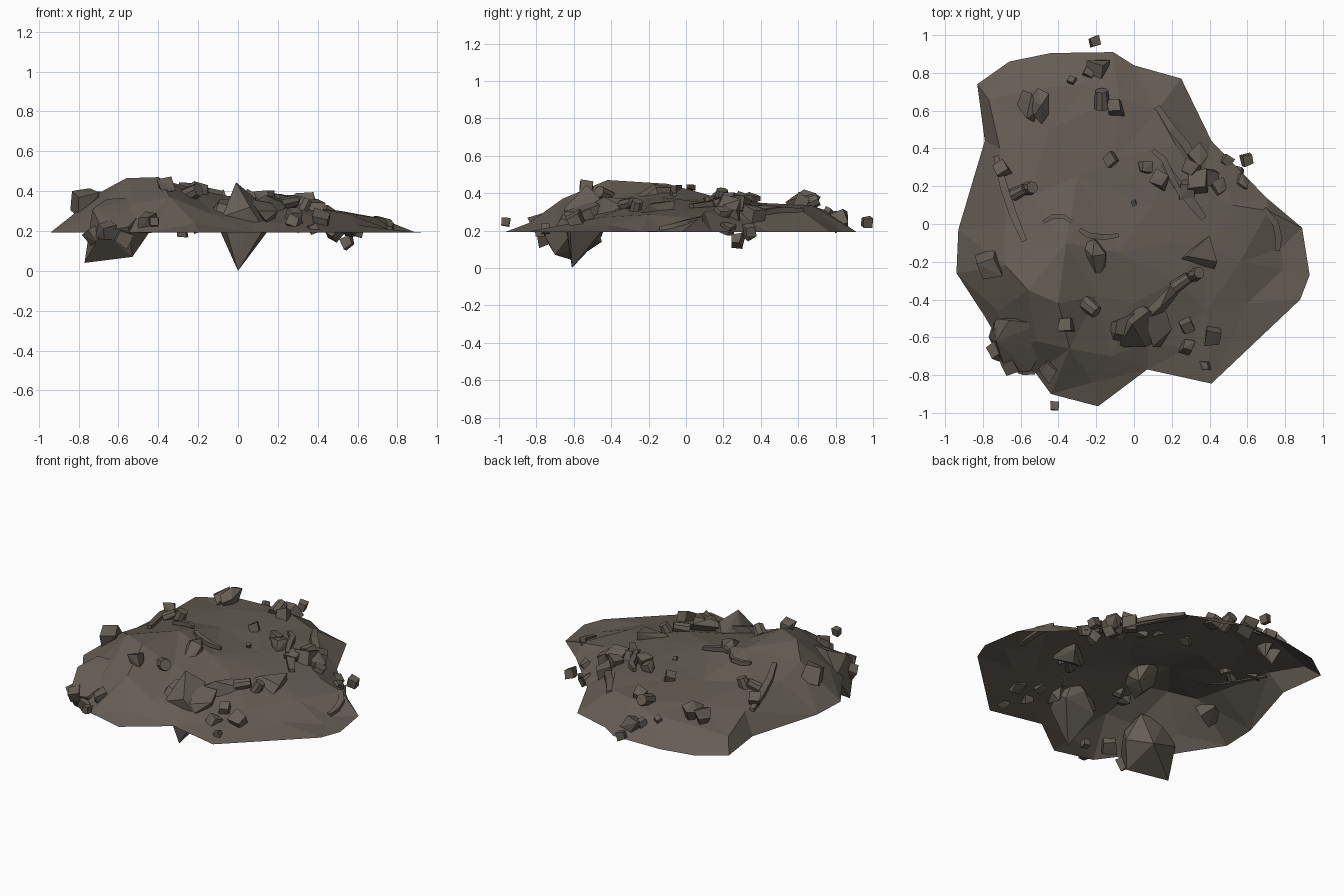
import bpy, bmesh, math, random
from mathutils import Vector, Matrix, Euler
from mathutils.geometry import delaunay_2d_cdt
from mathutils.bvhtree import BVHTree

random.seed(7)
mat = bpy.data.materials.new("dusty brown grey")
mat.diffuse_color = (0.13, 0.111, 0.091, 1)


def add(name, bm):
    me = bpy.data.meshes.new(name)
    bm.to_mesh(me)
    bm.free()
    me.materials.append(mat)
    ob = bpy.data.objects.new(name, me)
    bpy.context.collection.objects.link(ob)
    return ob


# mound: open faceted shell spanning a ragged rim and its high points
rim = [(-.94, -.26), (-.79, -.49), (-.68, -.68), (-.52, -.79), (-.44, -.90), (-.19, -.965),
       (.07, -.77), (.41, -.845), (.88, -.40), (.93, -.27), (.89, -.02),
       (.70, .14), (.41, .44), (.25, .77), (0, .84), (-.11, .91), (-.44, .905),
       (-.66, .86), (-.83, .74), (-.79, .44), (-.93, -.03)]
peaks = [(-.56, -.35, .465), (-.40, -.42, .47), (-.36, -.10, .45), (-.68, -.22, .40),
         (-.68, .0, .36), (-.55, .15, .37), (-.71, .40, .32), (-.77, .66, .27),
         (-.50, .72, .31), (-.25, .74, .31), (-.08, .67, .335), (.12, .60, .32),
         (.22, .42, .335), (-.10, .35, .35), (.10, .10, .35), (-.30, .25, .355),
         (.35, .20, .32), (.52, .10, .30), (.71, .07, .265), (.78, -.13, .20),
         (.79, -.24, .195), (.56, -.20, .285), (.38, -.12, .315), (.18, -.10, .345),
         (-.08, -.15, .38), (0, -.42, .325), (.22, -.30, .33), (.38, -.46, .27),
         (.60, -.42, .23), (.28, -.66, .23), (.08, -.62, .25), (-.20, -.38, .37)]
low = [(-.12, -.70, .28), (-.34, -.66, .37), (-.22, -.84, .24), (-.52, -.62, .34),
       (-.72, -.46, .28), (-.45, .50, .34)]
pts = [(x, y, .193) for x, y in rim] + peaks + low
vs, es, fs, ov, oe, of = delaunay_2d_cdt([Vector(p[:2]) for p in pts], [],
                                         [list(range(len(rim)))], 1, 1e-5)
bm = bmesh.new()
bv = [bm.verts.new((v.x, v.y, pts[ov[i][0]][2])) for i, v in enumerate(vs)]
for f in fs:
    bm.faces.new([bv[i] for i in f])
bmesh.ops.recalc_face_normals(bm, faces=bm.faces)
bm.normal_update()
if sum(f.normal.z for f in bm.faces) < 0:
    bmesh.ops.reverse_faces(bm, faces=bm.faces)
tree = BVHTree.FromBMesh(bm)
add("mound_shell", bm)


def ground(x, y):
    hit = tree.ray_cast(Vector((x, y, 2)), Vector((0, 0, -1)))[0]
    return hit.z if hit else .2


def hull(name, points):
    bm = bmesh.new()
    for p in points:
        bm.verts.new(p)
    r = bmesh.ops.convex_hull(bm, input=bm.verts)
    bmesh.ops.delete(bm, geom=list({g for g in r["geom_interior"] + r["geom_unused"]
                                    if isinstance(g, bmesh.types.BMVert)}), context='VERTS')
    bmesh.ops.recalc_face_normals(bm, faces=bm.faces)
    return add(name, bm)


# large boulders that hang below the rim
hull("left_boulder", [(-.77, -.60, .04), (-.74, -.50, .22), (-.73, -.62, .31), (-.66, -.51, .36),
                      (-.50, -.53, .37), (-.48, -.66, .30), (-.55, -.78, .22), (-.53, -.70, .07),
                      (-.68, -.78, .20), (-.44, -.60, .20), (-.53, -.45, .14)])
hull("front_boulder", [(0, -.61, 0), (-.09, -.54, .20), (-.08, -.65, .27), (-.01, -.53, .445),
                       (.08, -.46, .37), (.16, -.53, .25), (.13, -.62, .21), (.06, -.65, .32),
                       (.15, -.45, .20), (-.07, -.45, .17), (.03, -.42, .28)])
hull("front_boulder_left", [(-.16, -.54, .27), (-.12, -.64, .26), (-.09, -.51, .36),
                            (0, -.47, .36), (0, -.60, .32), (-.03, -.5, .2), (-.1, -.58, .34)])
hull("front_boulder_right", [(.06, -.50, .36), (.20, -.56, .30), (.14, -.65, .25),
                             (.10, -.65, .30), (.17, -.46, .34), (.16, -.5, .2)])
hull("front_boulder_spur", [(.05, -.47, .33), (.05, -.52, .33), (.19, -.33, .37),
                            (.25, -.34, .33), (.14, -.44, .38), (.18, -.45, .27)])
hull("middle_boulder", [(-.31, -.18, .34), (-.28, -.11, .41), (-.21, -.08, .43), (-.15, -.16, .43),
                        (-.15, -.24, .37), (-.19, -.31, .36), (-.26, -.30, .28),
                        (-.22, -.17, .45), (-.2, -.16, .24), (-.14, -.12, .28)])
hull("right_wedge", [(.22, -.20, .31), (.28, -.17, .35), (.40, -.06, .36), (.44, -.20, .34),
                     (.42, -.25, .28), (.36, -.13, .22), (.40, -.07, .27), (.28, -.15, .23)])
hull("rear_boulder", [(-.62, .63, .34), (-.59, .71, .35), (-.54, .69, .39), (-.51, .60, .37),
                      (-.53, .54, .33), (-.57, .56, .37), (-.55, .62, .22)])
hull("rear_boulder_twin", [(-.55, .66, .37), (-.51, .72, .38), (-.45, .69, .40), (-.45, .58, .37),
                           (-.49, .53, .35), (-.53, .57, .38), (-.49, .63, .42), (-.48, .64, .23)])

# block rubble: x, y, height of centre above the mound, half size
blocks = [(-.77, -.22, .02, .076), (-.45, -.77, .0, .05), (-.66, -.75, .0, .047),
          (-.72, -.67, -.02, .047), (-.36, -.53, .01, .042), (.28, -.54, .02, .038),
          (.28, -.65, .01, .036), (.42, -.59, .01, .052), (.38, -.75, .0, .026),
          (-.12, .34, .01, .04), (.06, .30, .02, .034), (0, .11, .015, .018),
          (.34, .22, .01, .062), (.40, .24, .01, .055), (.28, .19, .01, .05),
          (.34, .36, .01, .052), (.30, .29, .01, .045), (.48, .33, -.02, .036),
          (.60, .34, 0, .034), (.57, .22, -.01, .036), (-.19, .82, .0, .055),
          (-.24, .80, .0, .036), (-.33, .76, .01, .022), (-.70, .29, .02, .042),
          (-.21, .965, .045, .03), (-.42, -.965, .045, .026), (-.58, -.76, -.03, .045),
          (.14, .23, .02, .044), (-.28, -.78, -.09, .03), (.55, .27, -.06, .035),
          (-.10, .62, .01, .045), (.45, .19, .0, .042)]
for i, (x, y, dz, s) in enumerate(blocks):
    m = Euler([random.uniform(-.5, .5), random.uniform(-.5, .5), random.uniform(0, 3)]).to_matrix()
    c = Vector((x, y, ground(x, y) + dz))
    corners = [Vector((a, b, d)) * s * random.uniform(.6, .95)
               for a in (-1, 1) for b in (-1, 1) for d in (-1, 1)]
    hull(f"rubble_block_{i + 1}", [c + m @ p for p in corners])

# broken cylinder stubs: x, y, radius, length, heading, tilt
stubs = [(.25, -.31, .035, .10, .6, 1.4), (.33, -.265, .036, .07, .4, .5),
         (-.23, -.44, .042, .09, -.7, 1.2), (-.17, .66, .042, .10, 1.6, 1.2),
         (-.55, .19, .038, .07, .3, .4), (-.61, .17, .034, .08, .5, 1.1)]
for i, (x, y, r, l, a, t) in enumerate(stubs):
    bm = bmesh.new()
    bmesh.ops.create_cone(bm, cap_ends=True, segments=8, radius1=r, radius2=r * .85, depth=l,
                          matrix=Matrix.Translation((x, y, ground(x, y) + .02))
                          @ Euler((0, t, a)).to_matrix().to_4x4())
    add(f"broken_stub_{i + 1}", bm)


def strip(name, path, w, t):
    """Bent bar with a rectangular section."""
    bm = bmesh.new()
    rings = []
    for i, p in enumerate(path):
        d = Vector(path[min(i + 1, len(path) - 1)]) - Vector(path[max(i - 1, 0)])
        side = d.cross(Vector((0, 0, 1))).normalized() * w
        up = Vector((0, 0, t))
        k = .7 if i in (0, len(path) - 1) else 1
        rings.append([bm.verts.new(Vector(p) + k * (side * a + up * b))
                      for a, b in ((-1, -1), (1, -1), (1, 1), (-1, 1))])
    for a, b in zip(rings, rings[1:]):
        for j in range(4):
            bm.faces.new((a[j], a[(j + 1) % 4], b[(j + 1) % 4], b[j]))
    bm.faces.new(rings[0])
    bm.faces.new(rings[-1])
    bmesh.ops.recalc_face_normals(bm, faces=bm.faces)
    add(name, bm)


# bent bars and raised cracked ledges: half width, half height, lift, plan path
strips = [("bent_bar_left", .012, .014, .02, [(-.48, .01), (-.43, .04), (-.37, .04), (-.33, .01)]),
          ("bent_bar_middle", .015, .014, .02, [(-.29, -.03), (-.24, -.06), (-.16, -.07), (-.08, -.06)]),
          ("bent_bar_right", .016, .018, .03, [(.10, .39), (.16, .34), (.20, .25), (.25, .15)]),
          ("shard_right", .025, .015, .015, [(.16, .32), (.22, .22), (.30, .12), (.37, .03)]),
          ("right_ledge", .018, .02, .0, [(.69, .08), (.75, 0), (.765, -.07), (.76, -.14)]),
          ("left_ledge", .02, .015, .01, [(-.73, .36), (-.69, .2), (-.64, .05), (-.58, -.09)]),
          ("rear_ledge", .025, .015, .0, [(.12, .62), (.2, .5), (.27, .42), (.34, .3)])]
for name, w, t, dz, path in strips:
    strip(name, [(x, y, ground(x, y) + dz) for x, y in path], w, t)
